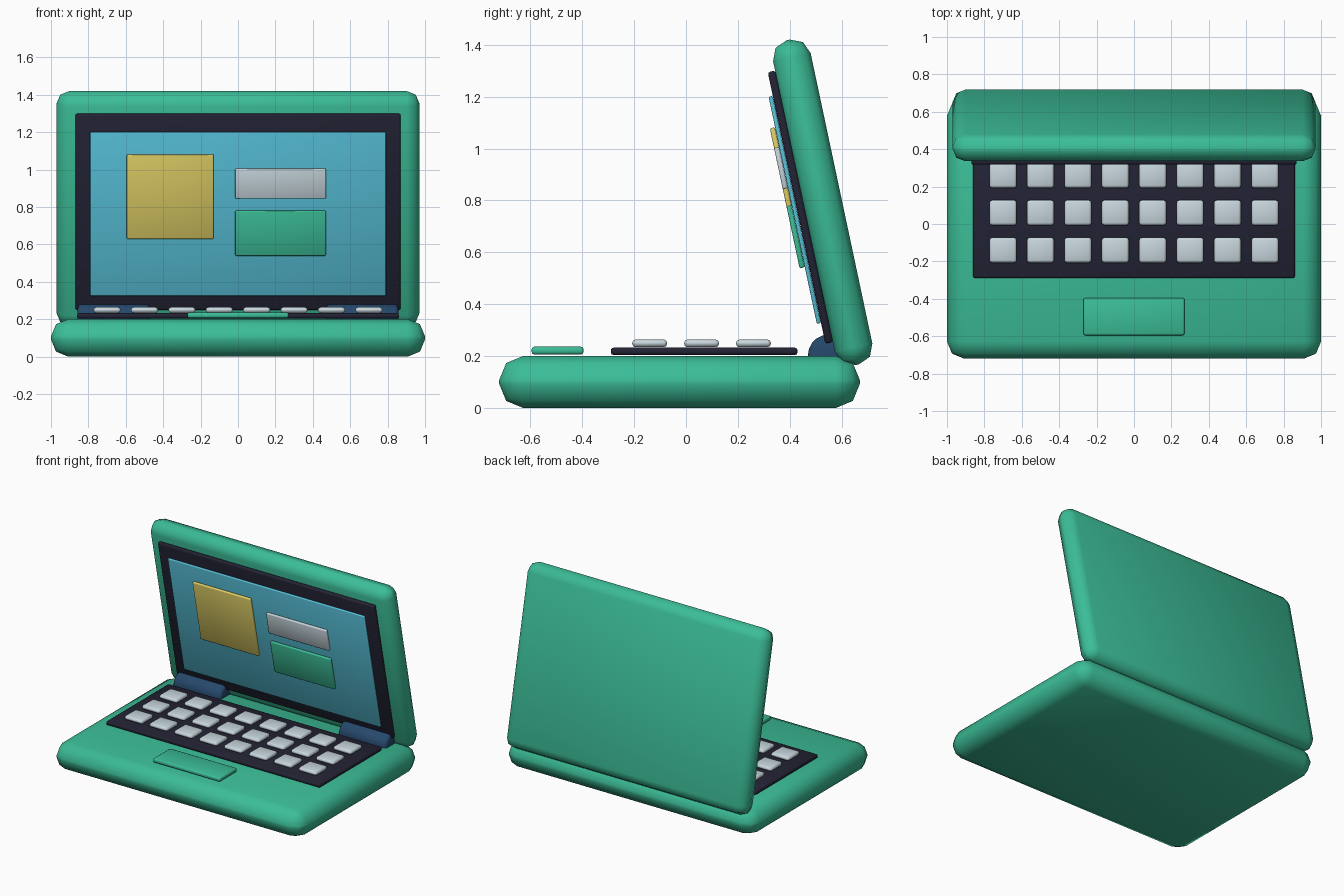
import bpy
import math
from mathutils import Matrix, Vector

if "Cube" in bpy.data.objects:
    bpy.data.objects.remove(bpy.data.objects["Cube"])


def material(name, rgb):
    m = bpy.data.materials.new(name)
    m.diffuse_color = (*rgb, 1)
    m.use_nodes = True
    m.node_tree.nodes["Principled BSDF"].inputs["Base Color"].default_value = m.diffuse_color
    return m


GREEN = material("green", (0.044, 0.51, 0.31))
DARK = material("dark navy", (0.016, 0.016, 0.034))
BLUE = material("screen blue", (0.095, 0.53, 0.69))
YELLOW = material("yellow", (0.72, 0.61, 0.13))
GREY = material("pale grey", (0.57, 0.67, 0.72))
HINGE = material("hinge blue", (0.019, 0.065, 0.15))

# Frame of the open lid, leaning forward by 12 degrees
LID = Matrix.Translation((0, 0.527, 0.7925)) @ Matrix.Rotation(math.radians(12), 4, 'X')


def finish(ob, name, mat, bevel, segments):
    ob.name = name
    ob.data.materials.append(mat)
    mod = ob.modifiers.new("bevel", 'BEVEL')
    mod.width = bevel
    mod.segments = segments
    mod.limit_method = 'ANGLE'
    bpy.ops.object.modifier_apply(modifier=mod.name)
    bpy.ops.object.shade_smooth_by_angle(angle=math.radians(50))


def box(name, centre, size, mat, bevel, segments=2, frame=None):
    bpy.ops.mesh.primitive_cube_add(size=1)
    ob = bpy.context.object
    ob.data.transform(Matrix.Diagonal((*size, 1)))
    finish(ob, name, mat, bevel, segments)
    ob.matrix_world = (frame or Matrix()) @ Matrix.Translation(Vector(centre))
    return ob


# Base with keyboard deck and touchpad
box("base", (0, -0.025, 0.1), (2, 1.39, 0.2), GREEN, 0.092)
box("keyboard_deck", (0, 0.07, 0.218), (1.72, 0.72, 0.028), DARK, 0.01)
box("touchpad", (0, -0.495, 0.221), (0.54, 0.2, 0.03), GREEN, 0.01)

# Three rows of eight keys
for row in range(3):
    for col in range(8):
        box(f"key_{row}_{col}", (-0.7 + 0.2 * col, -0.14 + 0.2 * row, 0.249),
            (0.145, 0.135, 0.03), GREY, 0.014)

# Hinge barrels
for side, name in ((-1, "hinge_left"), (1, "hinge_right")):
    bpy.ops.mesh.primitive_cylinder_add(vertices=20, radius=0.08, depth=0.385)
    hinge = bpy.context.object
    hinge.data.transform(Matrix.Rotation(math.pi / 2, 4, 'Y'))
    finish(hinge, name, HINGE, 0.02, 2)
    hinge.location = (side * 0.665, 0.55, 0.203)

# Lid with bezel, screen and the panels shown on it
box("lid", (0, 0, 0), (1.94, 1e-9 + 0.148, 1.28), GREEN, 0.068, 2, LID)
box("bezel", (0, -0.088, 0), (1.74, 0.03, 1.07), DARK, 0.01, 2, LID)
box("screen", (0, -0.1115, -0.006), (1.58, 0.016, 0.895), BLUE, 0.005, 2, LID)
box("large_panel", (-0.3625, -0.13, 0.0915), (0.465, 0.02, 0.46), YELLOW, 0.006, 2, LID)
box("small_panel", (0.2275, -0.13, 0.163), (0.485, 0.02, 0.163), GREY, 0.006, 2, LID)
box("lower_panel", (0.2275, -0.13, -0.108), (0.485, 0.02, 0.245), GREEN, 0.006, 2, LID)
